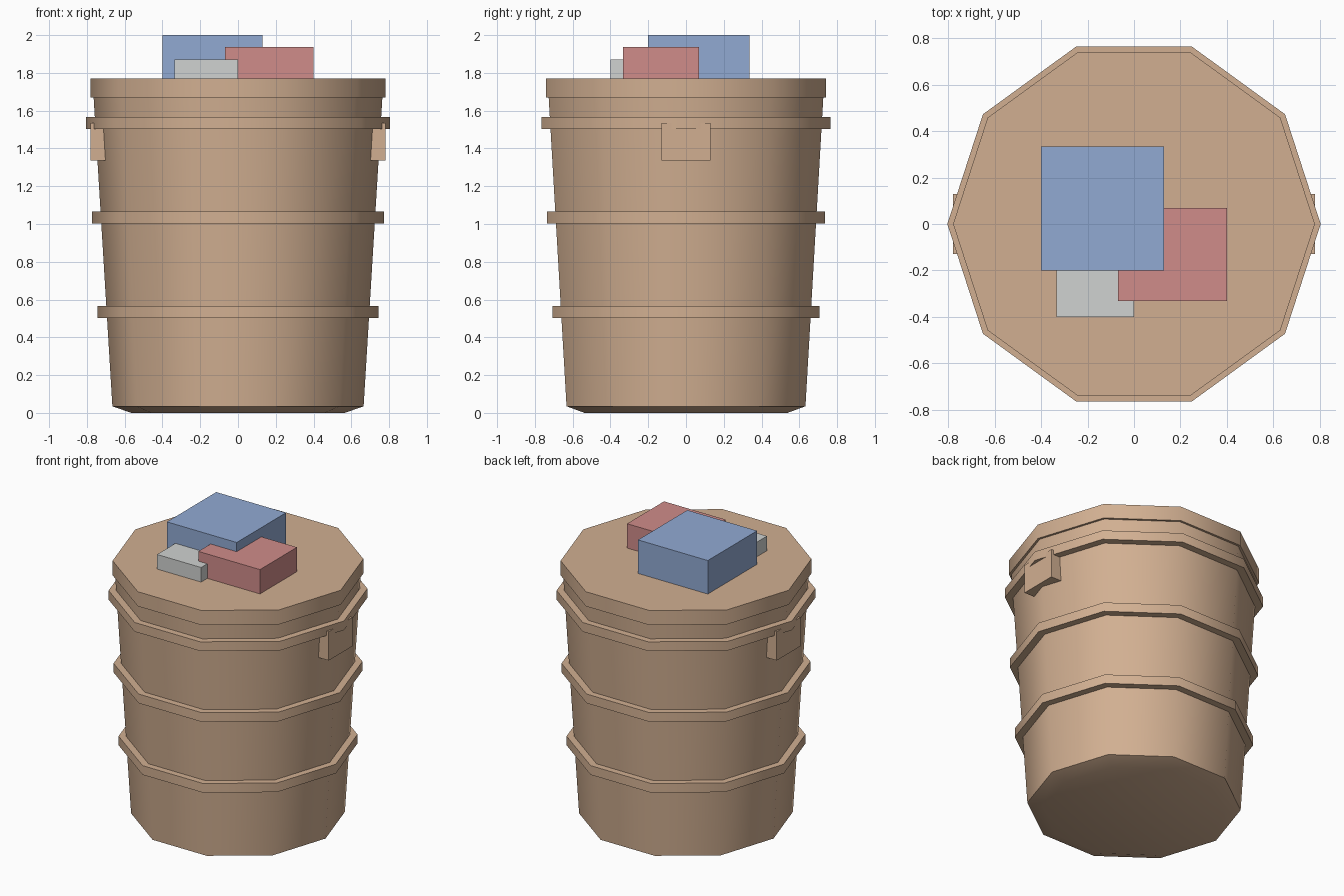
import bpy, bmesh, math

if "Cube" in bpy.data.objects:
    bpy.data.objects.remove(bpy.data.objects["Cube"])

SIDES = 10


def material(name, rgb):
    m = bpy.data.materials.new(name)
    m.diffuse_color = (*rgb, 1)
    m.use_nodes = True
    m.node_tree.nodes["Principled BSDF"].inputs["Base Color"].default_value = m.diffuse_color
    return m


TAN = material("tan_wood", (0.64, 0.43, 0.285))
BLUE = material("soft_blue", (0.285, 0.40, 0.65))
RED = material("soft_red", (0.63, 0.265, 0.255))
GREY = material("light_grey", (0.63, 0.645, 0.635))


def finish(bm, name, mat, smooth=False):
    bmesh.ops.recalc_face_normals(bm, faces=bm.faces)
    me = bpy.data.meshes.new(name)
    bm.to_mesh(me)
    bm.free()
    me.materials.append(mat)
    ob = bpy.data.objects.new(name, me)
    bpy.context.collection.objects.link(ob)
    if smooth:
        bpy.context.view_layer.objects.active = ob
        ob.select_set(True)
        bpy.ops.object.shade_smooth_by_angle(angle=math.radians(40))
        ob.select_set(False)
    return ob


def lathe(name, profile, mat, closed=False):
    """Spin (radius, z) points into a ten-sided solid, capped or a closed ring."""
    bm = bmesh.new()
    loops = []
    for r, z in profile:
        loops.append([bm.verts.new((r * math.cos(math.tau * i / SIDES),
                                    r * math.sin(math.tau * i / SIDES), z))
                      for i in range(SIDES)])
    pairs = list(zip(loops, loops[1:]))
    if closed:
        pairs.append((loops[-1], loops[0]))
    else:
        bm.faces.new(loops[0])
        bm.faces.new(loops[-1])
    for a, b in pairs:
        for i in range(SIDES):
            j = (i + 1) % SIDES
            bm.faces.new((a[i], a[j], b[j], b[i]))
    return finish(bm, name, mat, smooth=True)


def box(name, lo, hi, mat):
    bm = bmesh.new()
    bmesh.ops.create_cube(bm, size=1)
    for v in bm.verts:
        v.co = [(a + b) / 2 + c * (b - a) for a, b, c in zip(lo, hi, v.co)]
    return finish(bm, name, mat)


# Tapered barrel with a chamfered foot
lathe("barrel_body", [(0.565, 0), (0.665, 0.035), (0.765, 1.68)], TAN)

# Overhanging lid
lathe("barrel_lid", [(0.78, 1.67), (0.78, 1.77)], TAN)

# Three hoops, widening upwards
for k, (z, r) in enumerate([(0.503, 0.743), (1.003, 0.774), (1.503, 0.805)]):
    inner = r - 0.09
    lathe(f"hoop_{k + 1}", [(inner, z), (r, z), (r, z + 0.063), (inner, z + 0.063)],
          TAN, closed=True)

# Side handles, partly cut by the top hoop
for side, s in (("left", -1), ("right", 1)):
    x = sorted((s * 0.68, s * 0.78))
    box(f"handle_{side}", (x[0], -0.13, 1.337), (x[1], 0.13, 1.535), TAN)

# Boxes piled on the lid
box("blue_box", (-0.40, -0.20, 1.77), (0.13, 0.335, 2.0), BLUE)
box("red_box", (-0.068, -0.333, 1.77), (0.40, 0.068, 1.937), RED)
box("grey_box", (-0.335, -0.40, 1.77), (0.0, -0.13, 1.87), GREY)
